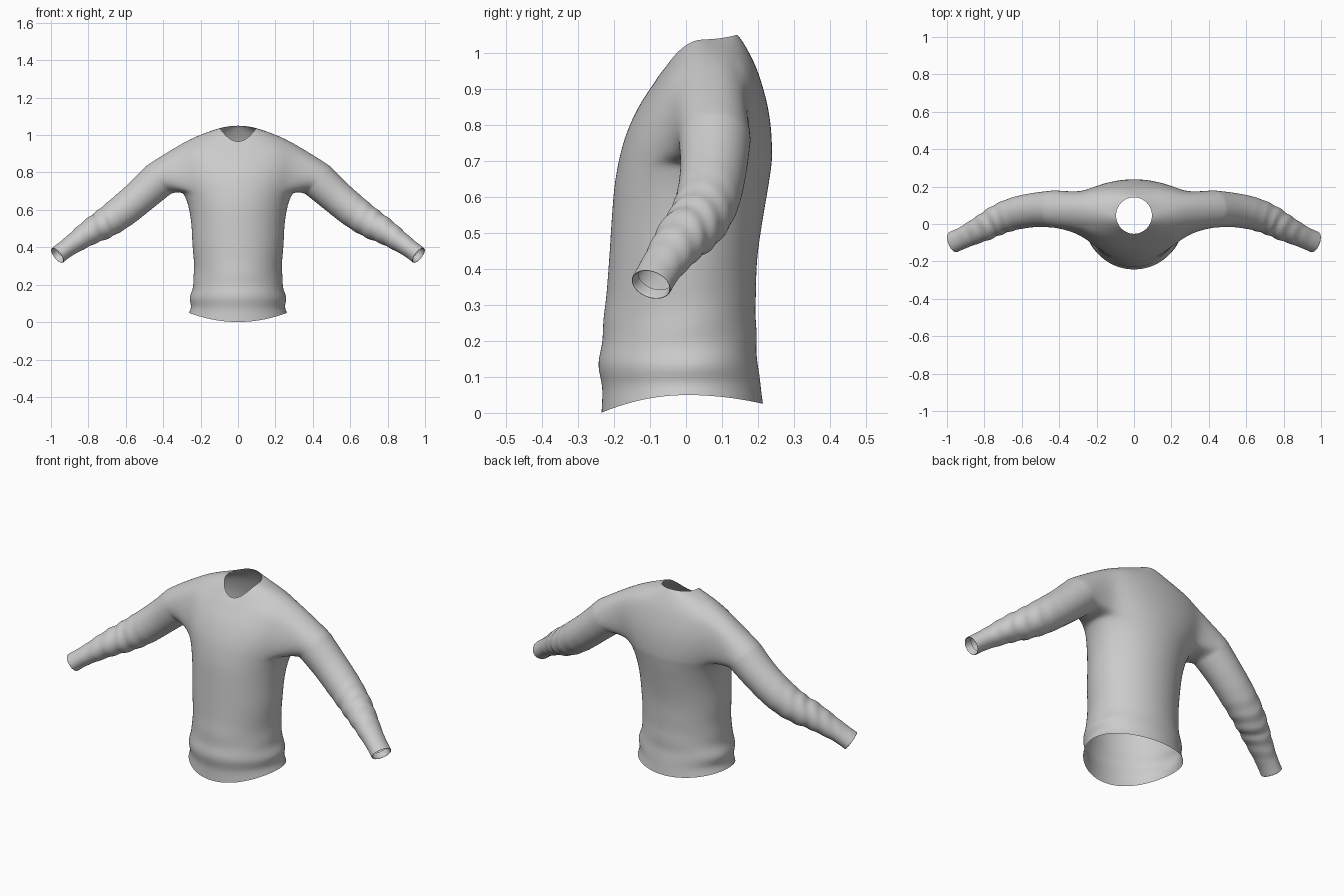
import bpy, bmesh
from math import sin, cos, pi, exp
from mathutils import Vector

if "Cube" in bpy.data.objects:
    bpy.data.objects.remove(bpy.data.objects["Cube"])


def spline(rows, steps):
    """Catmull-Rom resampling of parameter rows."""
    out = []
    for i in range(len(rows) - 1):
        p = [rows[max(0, min(len(rows) - 1, i + k))] for k in (-1, 0, 1, 2)]
        for s in range(steps):
            t = s / steps
            out.append([0.5 * (2 * b + (c - a) * t + (2 * a - 5 * b + 4 * c - d) * t * t
                               + (3 * b - a - 3 * c + d) * t ** 3) for a, b, c, d in zip(*p)])
    out.append(list(rows[-1]))
    return out


# Torso rings: front z, side z, back z, front y, side y, back y, half width
lower = [
    (0.00, 0.05, 0.025, -.236, 0, .215, .262),
    (.065, .085, .075, -.234, 0, .208, .251),
    (.13, .135, .13, -.243, 0, .202, .258),
    (.20, .20, .20, -.236, 0, .196, .240),
    (.30, .30, .30, -.225, 0, .195, .235),
    (.42, .42, .42, -.215, 0, .198, .244),
    (.53, .53, .53, -.208, .01, .213, .250),
    (.63, .63, .63, -.200, .03, .230, .268),
    (.70, .70, .70, -.188, .055, .240, .297)]
upper = [
    (.76, .76, .76, -.174, .07, .240, .325),
    (.83, .83, .83, -.145, .08, .233, .342),
    (.88, .89, .89, -.115, .085, .219, .345),
    (.915, .942, .95, -.090, .085, .200, .330),
    (.935, .987, .985, -.077, .075, .184, .240),
    (.950, 1.017, 1.02, -.065, .06, .165, .160),
    (.958, 1.032, 1.04, -.058, .05, .152, .115),
    (.965, 1.037, 1.05, -.053, .046, .143, .096)]
rings = spline(lower, 3)
LO = len(rings) - 1
HI = LO + 4
rings += upper
COLS = 16

bm = bmesh.new()
grid = []
for zf, zs, zb, yf, ys, yb, w in rings:
    row = []
    for c in range(COLS + 1):
        t = pi * c / COLS
        k = cos(t)
        ze, ye = (zf, yf) if k > 0 else (zb, yb)
        z = zs + (ze - zs) * k * k
        # soft cloth folds above the hem
        fold = 1 + .013 * exp(-((z - .2) / .1) ** 2) * cos(2 * t) * sin(45 * z + 2 * cos(t))
        x = 0 if c in (0, COLS) else w * 1.005 * sin(t) * fold
        row.append(bm.verts.new((x, ys + (ye - ys) * abs(k) * fold, z)))
    grid.append(row)

# Torso faces, leaving the armhole open
C0, C1 = 5, 11
for r in range(len(grid) - 1):
    for c in range(COLS):
        if not (LO <= r < HI and C0 <= c < C1):
            bm.faces.new((grid[r][c], grid[r][c + 1], grid[r + 1][c + 1], grid[r + 1][c]))

# Armhole loop, starting at the shoulder top and going to the front
loop = [grid[HI][c] for c in range(8, C0 - 1, -1)]
loop += [grid[r][C0] for r in range(HI - 1, LO - 1, -1)]
loop += [grid[LO][c] for c in range(C0 + 1, C1 + 1)]
loop += [grid[r][C1] for r in range(LO + 1, HI + 1)]
loop += [grid[HI][c] for c in range(C1 - 1, 8, -1)]
armhole = list(loop)

# Sleeve path: x, y, z, in-plane radius, depth radius
path = spline([
    (.42, .08, .765, .100, .100),
    (.52, .076, .675, .092, .092),
    (.62, .060, .592, .088, .088),
    (.71, .030, .528, .080, .082),
    (.79, -.012, .482, .068, .074),
    (.87, -.052, .427, .055, .063),
    (.92, -.076, .392, .049, .058),
    (.967, -.097, .356, .049, .058)], 5)
n = len(loop)


def sleeve_ring(i, scale=1.015):
    p = Vector(path[i][:3])
    tan = (Vector(path[min(i + 1, len(path) - 1)][:3]) - Vector(path[max(i - 1, 0)][:3])).normalized()
    up = tan.cross(Vector((0, 1, 0))).normalized()
    side = up.cross(tan)
    amp = .055 * exp(-((p.x - .76) / .11) ** 2)
    ring = []
    for j in range(n):
        a = 2 * pi * j / n
        f = scale * (1 + amp * sin(105 * p.x + 1.6 * sin(a + 1) + 1.2 * cos(2 * a)))
        ring.append(bm.verts.new(p + up * path[i][3] * f * cos(a) - side * path[i][4] * f * sin(a)))
    return ring


def bridge(a, b):
    for j in range(n):
        k = (j + 1) % n
        bm.faces.new((a[j], a[k], b[k], b[j]))


# Sleeve, then a small turned-in cuff
last = len(path) - 1
for i, s in [(i, 1.015) for i in range(last + 1)] + [(last, .9), (last - 3, .86)]:
    ring = sleeve_ring(i, s)
    bridge(loop, ring)
    loop = ring

bmesh.ops.delete(bm, geom=[v for v in bm.verts if not v.link_faces], context='VERTS')
for _ in range(2):
    bmesh.ops.smooth_vert(bm, verts=armhole, factor=.4, use_axis_x=True, use_axis_y=True, use_axis_z=True)
for f in bm.faces:
    f.smooth = True

mesh = bpy.data.meshes.new("sweater")
bm.to_mesh(mesh)
bm.free()
sweater = bpy.data.objects.new("sweater", mesh)
bpy.context.collection.objects.link(sweater)

# Mirror to the other half and smooth
mir = sweater.modifiers.new("mirror", 'MIRROR')
mir.use_clip = True
sub = sweater.modifiers.new("smooth", 'SUBSURF')
sub.levels = sub.render_levels = 2
